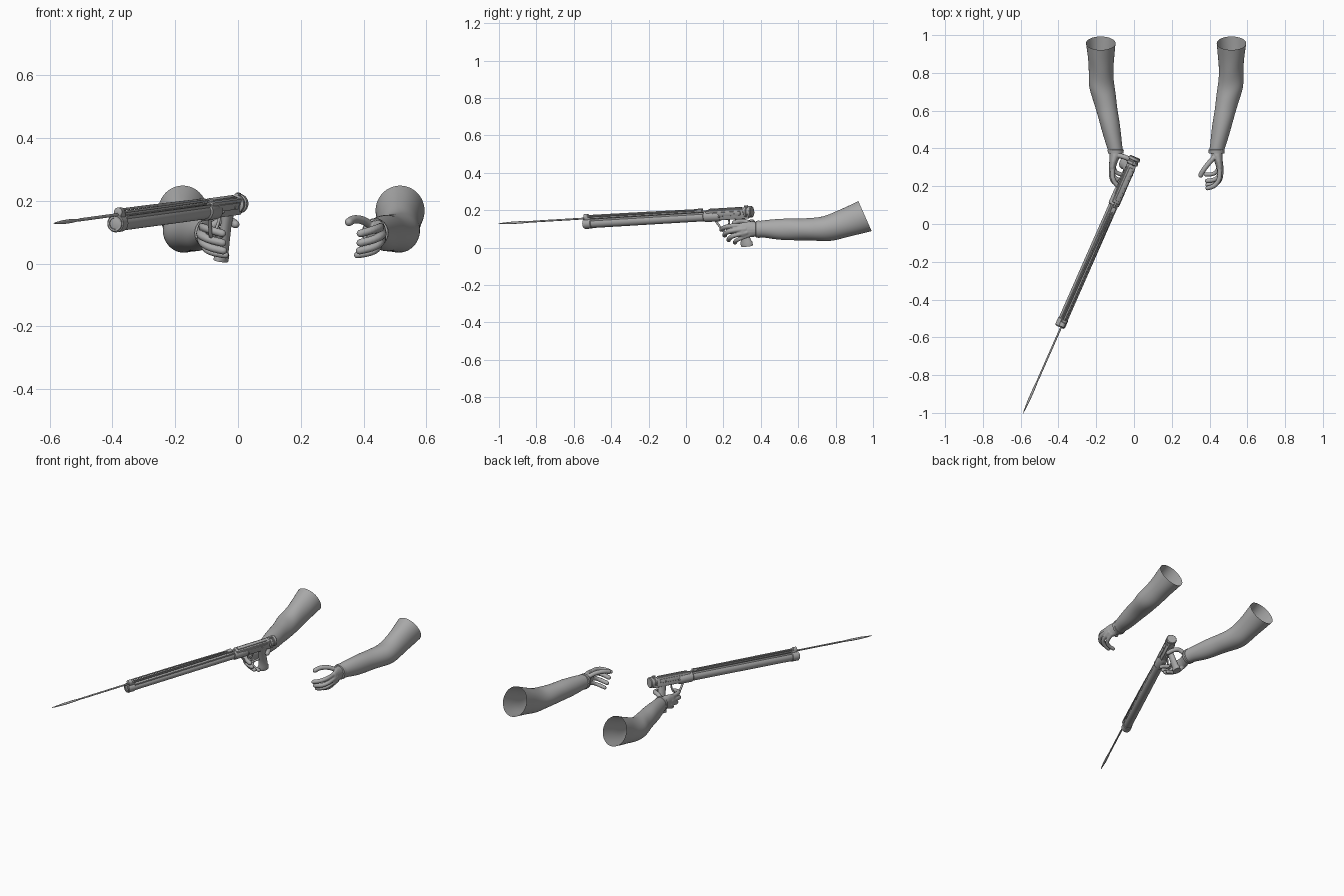
import bpy, bmesh, math
from mathutils import Vector, Matrix

cube = bpy.data.objects.get("Cube")
if cube:
    bpy.data.objects.remove(cube, do_unlink=True)

grey = bpy.data.materials.new("plain_grey")
grey.use_nodes = True
colour = (0.4, 0.4, 0.4, 1)
grey.diffuse_color = colour
grey.node_tree.nodes["Principled BSDF"].inputs["Base Color"].default_value = colour

# Gun frame: x sideways, y backward along the barrel, z up, rolled a little
MUZZLE = Vector((-0.393, -0.545, 0.127))
back = Vector((0.441, 1, 0.06)).normalized()
side = back.cross(Vector((0, 0, 1))).normalized()
basis = Matrix((side, back, side.cross(back))).transposed()
GUN = Matrix.Translation(MUZZLE) @ (basis @ Matrix.Rotation(math.radians(14), 3, 'Y')).to_4x4()
MIRROR = Matrix.Translation((0.34, 0, 0)) @ Matrix.Scale(-1, 4, (1, 0, 0))
WORLD = Matrix.Identity(4)


def finish(name, bm, matrix=WORLD, angle=40):
    bm.transform(matrix)
    if matrix.determinant() < 0:
        bmesh.ops.reverse_faces(bm, faces=bm.faces[:])
    mesh = bpy.data.meshes.new(name)
    bm.to_mesh(mesh)
    bm.free()
    mesh.materials.append(grey)
    ob = bpy.data.objects.new(name, mesh)
    bpy.context.collection.objects.link(ob)
    bpy.ops.object.select_all(action='DESELECT')
    ob.select_set(True)
    bpy.context.view_layer.objects.active = ob
    bpy.ops.object.shade_smooth_by_angle(angle=math.radians(angle))
    return ob


def skin(bm, rings, capped=True):
    """Join rings of points into a tube."""
    loops = [[bm.verts.new(p) for p in ring] for ring in rings]
    n = len(loops[0])
    faces = []
    for a, b in zip(loops, loops[1:]):
        for i in range(n):
            j = (i + 1) % n
            faces.append(bm.faces.new((a[i], a[j], b[j], b[i])))
    if capped:
        faces += [bm.faces.new(loops[0][::-1]), bm.faces.new(loops[-1])]
    bmesh.ops.recalc_face_normals(bm, faces=faces)


def ellipse(c, rx, rz, tilt=0, n=16, fold=0, phase=0):
    """Ring across y, with its top leaning backward by tilt degrees."""
    t = math.radians(tilt)
    ring = []
    for i in range(n):
        a = math.tau * i / n
        k = 1 + fold * math.sin(3 * a + phase)
        x, z = rx * k * math.cos(a), rz * k * math.sin(a)
        ring.append(Vector((c[0] + x, c[1] - z * math.sin(t), c[2] + z * math.cos(t))))
    return ring


def lathe(name, profile, up=0, across=0, n=24, matrix=GUN):
    """Turned part along the gun: profile holds (radius, distance)."""
    bm = bmesh.new()
    skin(bm, [ellipse((across, t, up), r, r, n=n) for r, t in profile])
    return finish(name, bm, matrix)


def block(name, centre, size, bevel=0.003, matrix=GUN):
    bm = bmesh.new()
    bmesh.ops.create_cube(bm, size=1)
    bmesh.ops.transform(bm, matrix=Matrix.Translation(centre) @ Matrix.Diagonal((*size, 1)), verts=bm.verts)
    if bevel:
        bmesh.ops.bevel(bm, geom=bm.edges[:], offset=bevel, segments=2, affect='EDGES', profile=0.5)
    return finish(name, bm, matrix)


def tube(bm, points, r, n=12, round_end=True):
    """Smooth tube through the points, with a rounded tip."""
    pts = [Vector(p) for p in points]
    path = []
    for i in range(len(pts) - 1):
        p0, p1, p2, p3 = pts[max(i - 1, 0)], pts[i], pts[i + 1], pts[min(i + 2, len(pts) - 1)]
        for k in range(4):
            t = k / 4
            path.append(0.5 * (2 * p1 + (p2 - p0) * t + (2 * p0 - 5 * p1 + 4 * p2 - p3) * t * t
                               + (3 * p1 - p0 - 3 * p2 + p3) * t ** 3))
    path.append(pts[-1])
    radii = [r] * len(path)
    if round_end:
        tip = (path[-1] - path[-2]).normalized()
        for a in (30, 60, 82):
            path.append(pts[-1] + tip * r * math.sin(math.radians(a)))
            radii.append(r * math.cos(math.radians(a)))
    rings, normal = [], None
    for i, p in enumerate(path):
        d = (path[min(i + 1, len(path) - 1)] - path[max(i - 1, 0)]).normalized()
        normal = normal or d.orthogonal()
        normal = (normal - d * normal.dot(d)).normalized()
        other = d.cross(normal)
        rings.append([p + radii[i] * (normal * math.cos(math.tau * j / n) + other * math.sin(math.tau * j / n))
                      for j in range(n)])
    skin(bm, rings)


def rod(name, points, r):
    bm = bmesh.new()
    tube(bm, points, r)
    return finish(name, bm, GUN)


# Sleeves: centre x, y, z, half width, half height, tilt
SLEEVE = [(.437, .385, .098, .040, .044, 0), (.445, .42, .100, .043, .047, 0),
          (.458, .48, .097, .050, .056, 0), (.472, .55, .098, .055, .060, 0),
          (.485, .61, .097, .058, .059, 2), (.498, .67, .097, .065, .062, 6),
          (.511, .72, .098, .070, .066, 10), (.514, .77, .104, .067, .072, 15),
          (.514, .83, .124, .066, .076, 19), (.515, .89, .144, .072, .082, 22),
          (.516, .957, .168, .080, .090, 24)]

FINGERS = [
    [(.452, .32, .118), (.452, .245, .116), (.428, .205, .107), (.39, .19, .096)],
    [(.460, .32, .100), (.458, .245, .090), (.432, .213, .077), (.39, .207, .066)],
    [(.460, .33, .082), (.452, .26, .065), (.427, .235, .051), (.387, .228, .041)],
    [(.452, .34, .068), (.442, .285, .046), (.417, .265, .034), (.38, .262, .027)]]
OPEN_THUMB = [(.435, .365, .11), (.403, .33, .135), (.371, .29, .141), (.353, .258, .132)]
GRIP_THUMB = [(.435, .365, .11), (.392, .355, .137), (.362, .338, .134), (.348, .302, .125)]

for label, matrix, thumb in (("left", WORLD, OPEN_THUMB), ("right", MIRROR, GRIP_THUMB)):
    bm = bmesh.new()
    skin(bm, [ellipse(s[:3], s[3], s[4], s[5], fold=.02 if 0 < i < 10 else 0, phase=i * 1.9)
              for i, s in enumerate(SLEEVE)], capped=False)
    sleeve = finish(label + "_sleeve", bm, matrix, 180)
    sleeve.modifiers.new("smooth", 'SUBSURF').levels = 2
    sleeve.modifiers["smooth"].render_levels = 2

    # Glove cuff band
    bm = bmesh.new()
    skin(bm, [ellipse((.437, y, .098), r, r * 1.08, n=24)
              for y, r in ((.372, .036), (.374, .041), (.392, .043), (.396, .038))])
    finish(label + "_glove_cuff", bm, matrix)

    # Palm, fingers and thumb fused into one glove
    bm = bmesh.new()
    skin(bm, [ellipse(c, rx, rz) for c, rx, rz in (
        ((.437, .39, .098), .033, .038), ((.440, .36, .098), .029, .041),
        ((.448, .33, .096), .022, .043), ((.454, .30, .094), .018, .040),
        ((.454, .275, .096), .013, .030))])
    for finger, r in zip(FINGERS, (.0125, .013, .0125, .011)):
        tube(bm, finger, r)
    tube(bm, thumb, .0135)
    hand = finish(label + "_gloved_hand", bm, matrix, 180)
    remesh = hand.modifiers.new("fuse", 'REMESH')
    remesh.mode, remesh.voxel_size, remesh.use_smooth_shade = 'VOXEL', 0.003, True
    soften = hand.modifiers.new("soften", 'SMOOTH')
    soften.factor, soften.iterations = 0.5, 3

# Barrel with recessed muzzle, and its collar
lathe("barrel", [(.017, .012), (.018, 0), (.024, 0), (.025, .003), (.025, .78)], n=32)
lathe("muzzle_collar", [(.025, .004), (.028, .006), (.028, .045), (.025, .048)], n=32)
block("muzzle_block", (0, .027, .032), (.028, .036, .022))
lathe("spear_guide", [(.010, .006), (.014, .008), (.014, .03), (.010, .033)], up=.038)

# Spear with a swollen pointed head
lathe("spear", [(.0003, -.498), (.003, -.48), (.0065, -.42), (.0065, -.36), (.004, -.30),
                (.005, -.29), (.005, .76)], up=.029, n=12)

# Track rails, bands and the notch that holds them
for s in (-1, 1):
    block("track_rail", (s * .015, .38, .021), (.006, .66, .012), .001)
    rod("power_band", [(s * .012, .03, .040), (s * .011, .35, .039), (s * .006, .675, .038)], .004)
    rod("receiver_pin", [(0, .80, 0), (s * .026, .80, 0)], .005)
    rod("receiver_pin", [(0, .89, .01), (s * .025, .89, .01)], .004)
    block("side_plate", (s * .022, .845, .012), (.006, .16, .022), .002)
block("band_notch", (0, .683, .036), (.024, .03, .014))

# Receiver, sight and end cap
lathe("barrel_sleeve", [(.025, .705), (.030, .71), (.030, .79), (.025, .80)], n=32)
block("receiver", (0, .845, .006), (.042, .25, .056), .007)
block("receiver_top_rail", (0, .83, .034), (.022, .19, .010), .002)
lathe("end_cap", [(.022, .94), (.030, .945), (.030, .957), (.026, .96), (.026, .966),
                  (.031, .969), (.031, .982), (.027, .986)], up=.011)
block("rear_sight", (0, .955, .040), (.012, .022, .014), .002)

# Pistol grip, trigger and trigger guard
bm = bmesh.new()
grip = [[p.xzy for p in ellipse((0, u, t), w, h)] for u, t, w, h in (
    (-.010, .905, .018, .028), (-.05, .908, .016, .024), (-.10, .917, .017, .025),
    (-.145, .924, .018, .029), (-.155, .925, .022, .034), (-.174, .926, .022, .034))]
skin(bm, grip)
finish("pistol_grip", bm, GUN)
rod("trigger", [(0, .845, -.015), (0, .842, -.045), (0, .832, -.068)], .005)
rod("trigger_guard", [(0, .762, -.02), (0, .785, -.06), (0, .808, -.090), (0, .85, -.097), (0, .905, -.09)], .006)
